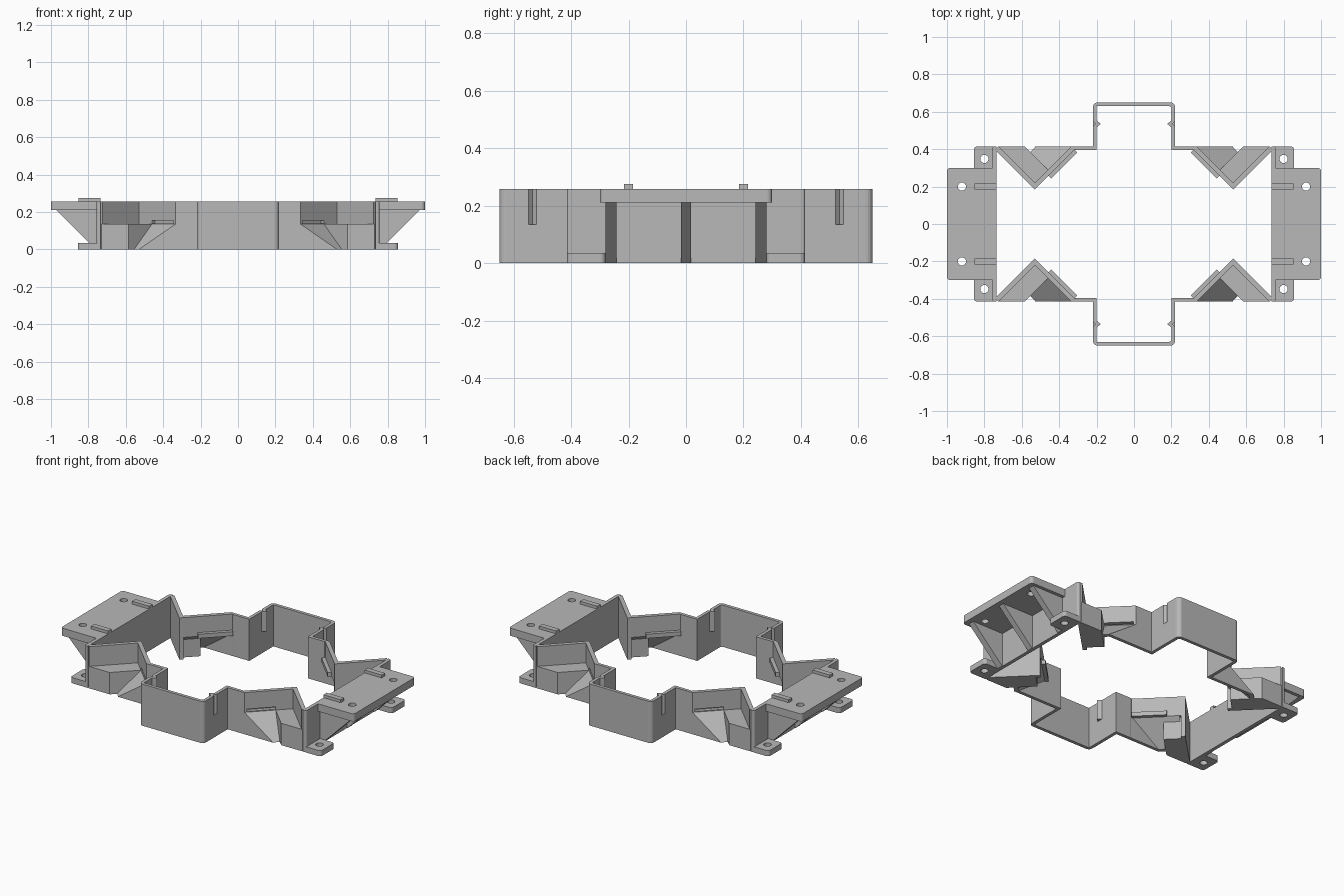
import bpy, bmesh
from math import cos, sin, pi
from mathutils import Vector

if "Cube" in bpy.data.objects:
    bpy.data.objects.remove(bpy.data.objects["Cube"])

GREY = bpy.data.materials.new("plain grey plastic")
GREY.use_nodes = True
GREY.diffuse_color = (0.48, 0.48, 0.48, 1)
GREY.node_tree.nodes["Principled BSDF"].inputs["Base Color"].default_value = (0.48, 0.48, 0.48, 1)

TOP, SHELF, WALL = 0.257, 0.135, 0.02


def prism(name, outline, z0, z1, shift=(0, 0), clip_y=None):
    """Extrude an outline upward; shift slides its lower end sideways."""
    bm = bmesh.new()
    low = [bm.verts.new((x + shift[0], y + shift[1], z0)) for x, y in outline]
    high = [bm.verts.new((x, y, z1)) for x, y in outline]
    n = len(outline)
    bm.faces.new(low)
    bm.faces.new(high)
    for i in range(n):
        j = (i + 1) % n
        bm.faces.new((low[i], low[j], high[j], high[i]))
    if clip_y is not None:
        cut = bmesh.ops.bisect_plane(bm, geom=bm.verts[:] + bm.edges[:] + bm.faces[:],
                                     plane_co=(0, clip_y, 0), plane_no=(0, -1, 0), clear_outer=True)
        bmesh.ops.contextual_create(bm, geom=[e for e in cut["geom_cut"] if isinstance(e, bmesh.types.BMEdge)])
    bmesh.ops.recalc_face_normals(bm, faces=bm.faces[:])
    mesh = bpy.data.meshes.new(name)
    bm.to_mesh(mesh)
    bm.free()
    mesh.materials.append(GREY)
    obj = bpy.data.objects.new(name, mesh)
    bpy.context.collection.objects.link(obj)
    return obj


def rect(x0, x1, y0, y1):
    return [(x0, y0), (x1, y0), (x1, y1), (x0, y1)]


def diagonal(d0, d1, s0, s1):
    """Rectangle turned 45 degrees, given ranges of x-y and x+y."""
    return [((s + d) / 2, (s - d) / 2) for d, s in ((d0, s0), (d1, s0), (d1, s1), (d0, s1))]


def circle(x, y, r, n=16):
    return [(x + r * cos(2 * pi * i / n), y + r * sin(2 * pi * i / n)) for i in range(n)]


def rounded(outline, radius, corners):
    """Replace the listed corners with short arcs."""
    out = []
    for i, p in enumerate(outline):
        p = Vector(p)
        if i not in corners:
            out.append(p)
            continue
        a = (Vector(outline[i - 1]) - p).normalized() * radius
        b = (Vector(outline[(i + 1) % len(outline)]) - p).normalized() * radius
        for k in range(6):
            t = k / 5 * pi / 2
            out.append(p + a * (1 - sin(t)) + b * (1 - cos(t)))
    return out


def cut(obj, *cutters):
    bpy.context.view_layer.objects.active = obj
    for c in cutters:
        mod = obj.modifiers.new("cut", 'BOOLEAN')
        mod.object, mod.solver = c, 'EXACT'
        bpy.ops.object.modifier_apply(modifier=mod.name)
        bpy.data.objects.remove(c)


def mirror(obj, x=True, y=True):
    mod = obj.modifiers.new("mirror", 'MIRROR')
    mod.use_axis = (x, y, False)
    mod.use_clip = False
    mod.use_mirror_merge = False


# Box-shaped bay at front and back, with short returns beside it
half_outer = [(0.335, -0.415), (0.22, -0.415), (0.22, -0.65)]
half_inner = [(0.20, -0.63), (0.20, -0.395), (0.315, -0.395)]
flip = lambda pts: [(-x, y) for x, y in reversed(pts)]
outline = half_outer + flip(half_outer) + flip(half_inner) + half_inner
for i, r in ((9, 0.012), (6, 0.012), (3, 0.025), (2, 0.025)):
    outline = rounded(outline, r, [i])
bay = prism("bay_wall", outline, 0, TOP)
cut(bay, *[prism("groove_cutter", circle(s * 0.22, -0.535, 0.014, 4), SHELF, 0.3) for s in (-1, 1)])
mirror(bay, x=False)

# Vertical ribs inside the bay
mirror(prism("bay_rib", [(0.202, -0.555), (0.178, -0.535), (0.202, -0.515)], SHELF, TOP))

# Inward notch: slotted arm, plain arm, shelf block and sloping ramp
slot_arm = prism("slotted_arm", diagonal(0.715, 0.75, -0.085, 0.345), SHELF, TOP, clip_y=-0.415)
cut(slot_arm, prism("slot_cutter", diagonal(0.70, 0.77, -0.06, 0.17), 0.14, 0.154))
mirror(slot_arm)
mirror(prism("slot_ledge", diagonal(0.685, 0.716, -0.08, 0.20), 0.132, 0.158))
mirror(prism("plain_arm", diagonal(0.715, 1.14, 0.31, 0.345), 0, TOP, clip_y=-0.415))
mirror(prism("shelf_block", diagonal(0.75, 1.16, 0.17, 0.315), 0, SHELF, clip_y=-0.415))
mirror(prism("ramp", diagonal(0.715, 0.75, -0.25, 0.30), 0, SHELF,
             shift=(SHELF / 2 ** 0.5, -SHELF / 2 ** 0.5), clip_y=-0.415))


def side_plate(name, profile, y0, y1):
    """Extrude an x-z profile along y."""
    obj = prism(name, profile, y0, y1)
    for v in obj.data.vertices:
        x, z, y = v.co
        v.co = (x, y, z)
    obj.data.flip_normals()
    return obj


# Wall closing the space below the ramp
mirror(side_plate("ramp_end_wall", [(0.31, 0), (0.53, 0), (0.335, SHELF), (0.31, SHELF)], -0.415, -0.395))

# Long side walls
side = rounded(rect(0.735, 0.757, -0.415, 0.415), 0.012, [1, 2])
mirror(prism("side_wall", side, 0, TOP), y=False)

# Raised side platforms with screw holes, bars and gussets
platform = prism("side_platform", rounded(rect(0.735, 1.0, -0.30, 0.30), 0.018, [1, 2]), 0.21, TOP)
cut(platform, *[prism("hole_cutter", circle(0.92, s * 0.2, 0.022), 0.1, 0.4) for s in (-1, 1)])
mirror(platform, y=False)
mirror(prism("platform_bar", rect(0.735, 0.852, -0.216, -0.184), 0.25, 0.275))
gusset = [(0.75, 0), (0.76, 0), (0.972, 0.212), (0.75, 0.212)]
mirror(side_plate("middle_gusset", gusset, -0.018, 0.018), y=False)
mirror(side_plate("outer_gusset", gusset, -0.28, -0.242))

# Mounting feet
foot = prism("mounting_foot", rounded(rect(0.745, 0.855, -0.415, -0.28), 0.018, [1, 2]), 0, 0.035)
cut(foot, prism("hole_cutter", circle(0.80, -0.348, 0.022), -0.1, 0.1))
mirror(foot)
